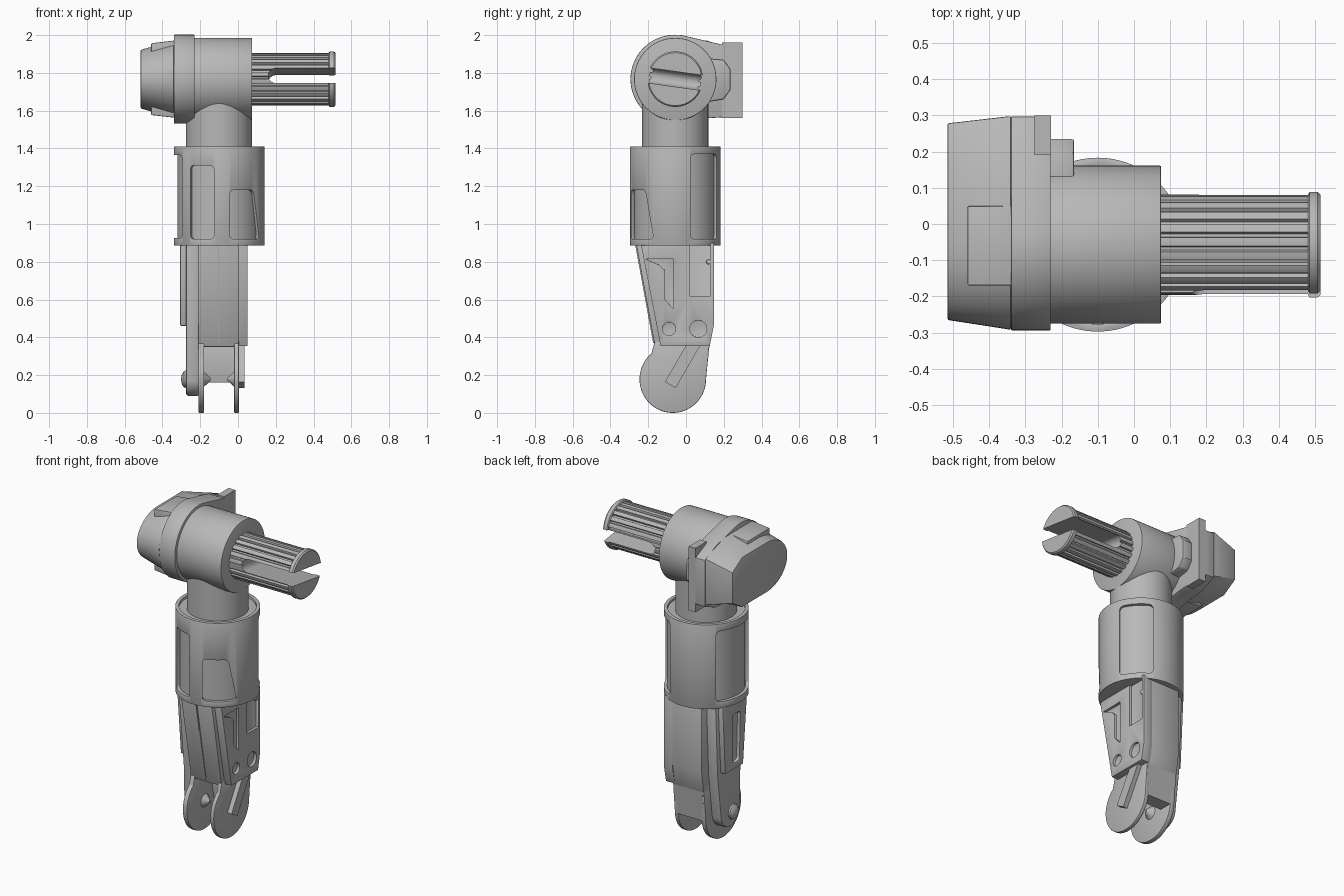
import bpy, bmesh, math
from mathutils import Vector, Matrix

old = bpy.data.objects.get("Cube")
if old:
    bpy.data.objects.remove(old, do_unlink=True)

grey = bpy.data.materials.new("plain_grey")
grey.use_nodes = True
COLOUR = (0.48, 0.48, 0.48, 1)
grey.diffuse_color = COLOUR
grey.node_tree.nodes["Principled BSDF"].inputs["Base Color"].default_value = COLOUR

AY, HUB_Z, AX = -0.057, 1.767, -0.10     # shared axes of hub and sleeve


def solid(name, rings):
    """Closed skin through matching rings of points."""
    bm = bmesh.new()
    loops = [[bm.verts.new(p) for p in ring] for ring in rings]
    n = len(loops[0])
    for a, b in zip(loops, loops[1:]):
        for i in range(n):
            j = (i + 1) % n
            bm.faces.new((a[i], a[j], b[j], b[i]))
    bm.faces.new(loops[0][::-1])
    bm.faces.new(loops[-1])
    bmesh.ops.recalc_face_normals(bm, faces=bm.faces)
    me = bpy.data.meshes.new(name)
    bm.to_mesh(me)
    bm.free()
    me.materials.append(grey)
    ob = bpy.data.objects.new(name, me)
    bpy.context.collection.objects.link(ob)
    return ob


def plate(name, pts, x0, x1):
    """Side outline (y, z) extruded along x."""
    return solid(name, [[(x, y, z) for y, z in pts] for x in (x0, x1)])


def arc(cy, cz, ry, rz, a0, a1, n):
    steps = [math.radians(a0 + (a1 - a0) * i / n) for i in range(n + 1)]
    return [(cy + ry * math.cos(t), cz + rz * math.sin(t)) for t in steps]


def circle(cy, cz, r, n=64):
    return arc(cy, cz, r, r, 0, 360, n)[:-1]


def turned_x(name, profile, cy, cz, n=64):
    """Round part along x from (x, radius) pairs."""
    return solid(name, [[(x, y, z) for y, z in circle(cy, cz, r, n)] for x, r in profile])


def turned_z(name, profile, n=96):
    """Round part along the sleeve axis from (z, radius) pairs."""
    return solid(name, [[(x, y, z) for x, y in circle(AX, AY, r, n)] for z, r in profile])


def rounded(pts, r, n=4):
    """Round the corners of an outline."""
    out = []
    for i, p in enumerate(pts):
        p, a, b = Vector(p), Vector(pts[i - 1]), Vector(pts[(i + 1) % len(pts)])
        s, e = p + (a - p).normalized() * r, p + (b - p).normalized() * r
        for k in range(n + 1):
            t = k / n
            out.append(tuple(s * (1 - t) ** 2 + p * 2 * t * (1 - t) + e * t * t))
    return out


def apply(ob, mod):
    bpy.context.view_layer.objects.active = ob
    bpy.ops.object.modifier_apply(modifier=mod.name)


def cut(ob, cutter):
    mod = ob.modifiers.new("cut", 'BOOLEAN')
    mod.operation, mod.solver, mod.object = 'DIFFERENCE', 'EXACT', cutter
    apply(ob, mod)
    bpy.data.objects.remove(cutter, do_unlink=True)


def bevel(ob, width, angle=40):
    mod = ob.modifiers.new("bevel", 'BEVEL')
    mod.width, mod.segments = width, 2
    mod.limit_method, mod.angle_limit = 'ANGLE', math.radians(angle)
    apply(ob, mod)


# Shoulder hub and neck
bevel(turned_x("shoulder_hub", [(-0.25, 0.218), (0.075, 0.218)], AY, HUB_Z), 0.004)
turned_z("neck", [(1.38, 0.175), (HUB_Z, 0.175)])

# Flange behind the hub with its rear tab and pad
flange = plate("shoulder_flange", arc(AY, HUB_Z, 0.237, 0.235, 80, 290, 40)
               + [(0.12, 1.56), (0.19, 1.565), (0.297, 1.61), (0.297, 1.9), (0.19, 1.95)], -0.34, -0.23)
bevel(flange, 0.004)
plate("flange_tab", [(0.19, 1.56), (0.3, 1.56), (0.3, 1.96), (0.19, 1.96)], -0.275, -0.229)
pad = plate("hub_pad", [(0.08, 1.64), (0.2, 1.66), (0.235, 1.71), (0.235, 1.82), (0.2, 1.87), (0.08, 1.88)],
            -0.24, -0.165)
bevel(pad, 0.008)


# Tapered shoulder cap with raised pads above and below
def cap_ring(x, ry, rz, back, corner, drop):
    pts = arc(AY, HUB_Z, ry, rz, 90, 270, 28)
    pts += [(corner, HUB_Z - rz), (back, HUB_Z - rz + drop),
            (back, HUB_Z + rz - drop), (corner, HUB_Z + rz)]
    return [(x, y, z) for y, z in pts]


cap = solid("shoulder_cap", [cap_ring(-0.34, 0.235, 0.205, 0.298, 0.11, 0.06),
                             cap_ring(-0.515, 0.208, 0.155, 0.278, 0.18, 0.06)])
bevel(cap, 0.004)
for side, label in ((1, "upper"), (-1, "lower")):
    block = solid("cap_pad_" + label, [
        [(x, y, HUB_Z + side * h) for x, h in ((-0.33, 0.1), (-0.46, 0.1), (-0.46, 0.19), (-0.33, 0.205))]
        for y in (-0.17, 0.05)])
    bevel(block, 0.005)

# Ribbed rod with a rounded slot across its end
RIBS = 22
ribbed = []
for i in range(RIBS):
    for frac, r in ((0, 0.138), (0.3, 0.139), (0.6, 0.138), (0.68, 0.126), (0.92, 0.126)):
        t = math.tau * (i + frac) / RIBS
        ribbed.append((AY + r * math.cos(t), HUB_Z + r * math.sin(t)))
rod = plate("ribbed_rod", ribbed, 0.05, 0.49)
collar = turned_x("rod_end_collar", [(0.48, 0.14), (0.485, 0.147), (0.507, 0.147), (0.515, 0.14)], AY, HUB_Z)
tilt = (Matrix.Translation((0, AY, HUB_Z)) @ Matrix.Rotation(math.radians(-8), 4, 'X'))
slot = arc(0.2, 0, 0.04, 0.04, 90, 270, 12) + [(0.6, -0.04), (0.6, 0.04)]
for part in (rod, collar):
    cut(part, solid("slot_cutter", [[tilt @ Vector((x, y, z)) for x, z in slot] for y in (-0.3, 0.3)]))

# Sleeve: solid core inside a shell with window openings
turned_z("sleeve_core", [(0.89, 0.221), (1.395, 0.221)])
sleeve = turned_z("sleeve_shell", [(0.885, 0.24), (1.41, 0.24)])
cut(sleeve, turned_z("bore_cutter", [(0.8, 0.219), (1.5, 0.219)]))


def window(angle, outline):
    """Cut an outline of (sideways, z) through the shell at an angle."""
    a = math.radians(angle)
    out, side = Vector((math.cos(a), math.sin(a), 0)), Vector((-math.sin(a), math.cos(a), 0))
    base = Vector((AX, AY, 0))
    rings = [[base + out * d + side * u + Vector((0, 0, z)) for u, z in rounded(outline, 0.025)]
             for d in (0.08, 0.3)]
    cut(sleeve, solid("window_cutter", rings))


for angle, half, low, high in ((247, 0.068, 0.92, 1.31), (43, 0.095, 0.92, 1.37), (177, 0.15, 0.925, 1.365)):
    window(angle, [(-half, low), (half, low), (half, high), (-half, high)])
window(307, [(-0.095, 0.92), (0.1, 0.92), (0.05, 1.18), (-0.095, 1.18)])
bevel(sleeve, 0.007, 50)
turned_z("sleeve_floor", [(0.886, 0.222), (0.9, 0.222)])

# Forearm core, rear wall and front seam
bevel(plate("forearm_core", [(-0.265, 0.9), (-0.165, 0.35), (0.125, 0.35), (0.145, 0.48), (0.145, 0.9)],
            -0.21, 0.003), 0.004)
plate("fork_back_wall", [(0.02, 0.36), (0.0, 0.27), (0.02, 0.16), (0.103, 0.16), (0.125, 0.36)], -0.2, 0)
solid("front_seam", [[(x, y, z) for y, z in ((-0.269, 0.89), (-0.174, 0.37), (-0.16, 0.37), (-0.255, 0.89))]
                     for x in (-0.107, -0.101)])

# Right side panel with recessed details
panel = plate("side_panel", [(-0.24, 0.9), (-0.135, 0.355), (0.126, 0.355), (0.147, 0.46), (0.147, 0.9)], -0.01, 0.05)
for shape in ([(-0.215, 0.815), (-0.065, 0.815), (-0.065, 0.55), (-0.112, 0.6), (-0.112, 0.755), (-0.145, 0.785)],
              [(0.018, 0.62), (0.13, 0.62), (0.13, 0.95), (0.018, 0.95)],
              circle(-0.09, 0.445, 0.035, 32), circle(0.065, 0.445, 0.045, 32)):
    cut(panel, plate("detail_cutter", shape, 0.034, 0.1))
bevel(panel, 0.003)
turned_x("panel_notch_stud", [(0.02, 0.015), (0.046, 0.012)], 0.12, 0.8, 24)

# Fork plates with inner pivot cones
fork = arc(-0.07, 0.178, 0.176, 0.178, 130, 360, 48) + [(0.125, 0.38), (-0.165, 0.38)]
for label, x0, x1, tip in (("right", -0.02, 0.005, -0.055), ("left", -0.18, -0.21, -0.145)):
    bevel(plate("fork_plate_" + label, fork, x0, x1), 0.004)
    turned_x("pivot_cone_" + label, [(x0, 0.04), (tip, 0.008)], -0.07, 0.178, 32)

# Diagonal rib on the right fork
along, across = Vector((0.5, 0.866)), Vector((0.866, -0.5)) * 0.033
start = Vector((-0.083, 0.148))
end = start + along * 0.26
plate("fork_rib", [start - across, start + across, end + across, end - across], 0, 0.034)

# Left link plate, slotted upper cover and pivot pin
link = plate("link_plate", arc(-0.05, 0.185, 0.095, 0.095, 190, 350, 20)
             + [(0.08, 0.45), (0.1, 0.9), (-0.2, 0.9), (-0.15, 0.4)], -0.275, -0.205)
bevel(link, 0.012)
cover = plate("link_cover", [(-0.13, 0.46), (0.05, 0.46), (0.075, 0.9), (-0.17, 0.9)], -0.306, -0.26)
cut(cover, plate("slot_cutter", rounded([(-0.09, 0.5), (-0.03, 0.5), (-0.025, 0.8), (-0.1, 0.8)], 0.02),
                 -0.35, -0.285))
bevel(cover, 0.008)
turned_x("pivot_pin", [(-0.27, 0.048), (-0.285, 0.044), (-0.296, 0.03), (-0.301, 0.01)], -0.07, 0.178, 32)

# Smooth the round surfaces, keep real edges sharp
for ob in bpy.context.scene.objects:
    ob.select_set(ob.type == 'MESH')
bpy.ops.object.shade_smooth_by_angle(angle=math.radians(28))
